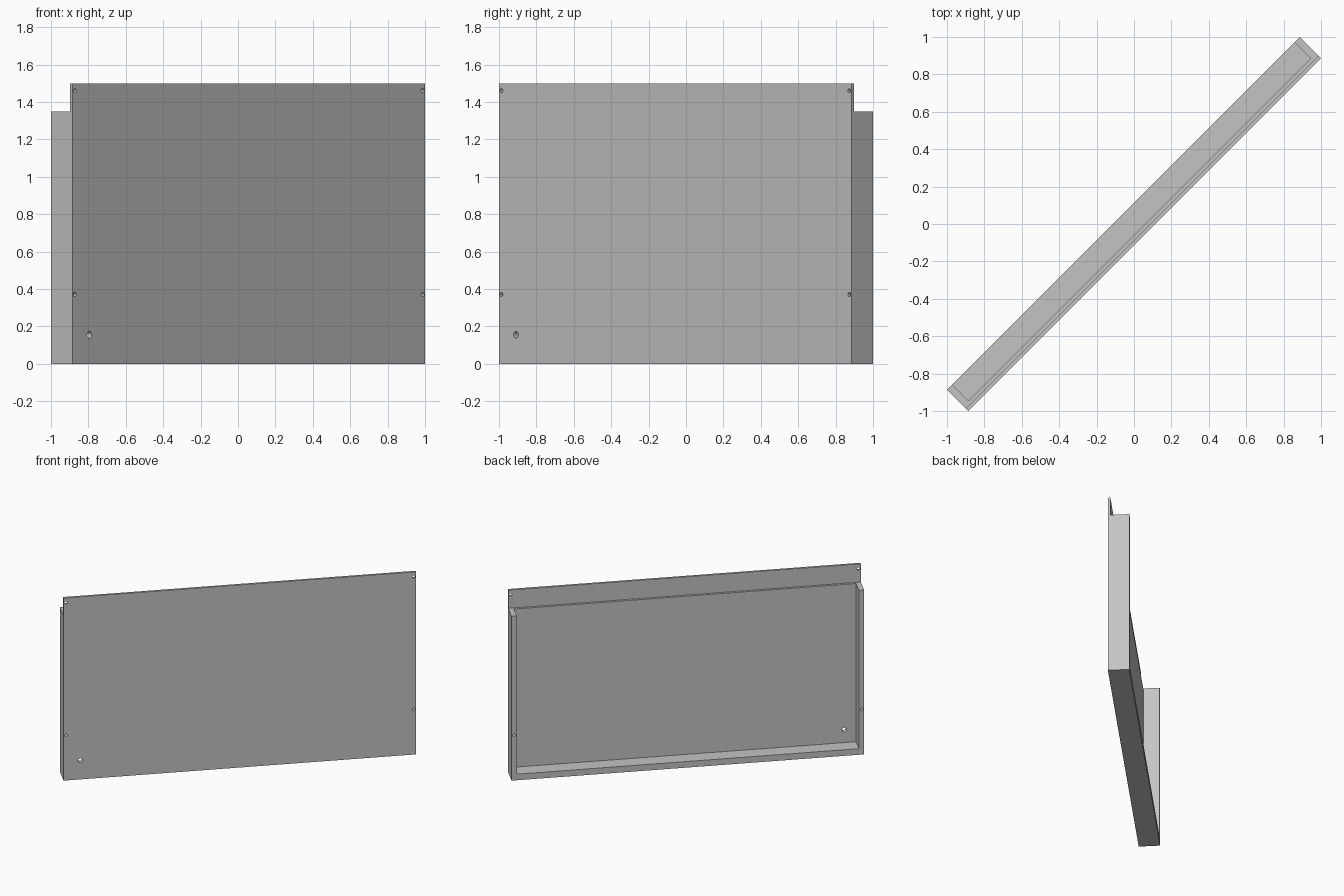
import bpy, bmesh, math
from mathutils import Matrix, Vector

if "Cube" in bpy.data.objects:
    bpy.data.objects.remove(bpy.data.objects["Cube"], do_unlink=True)

HALF = 1.333      # half length of the panel
FRONT = -0.081    # front face, local y
BACK = 0.081      # rim of the tray, local y
SHEET = 0.019     # sheet thickness
WALL = 0.04       # side wall thickness
FLOOR = 0.05      # bottom wall thickness
TURN = math.radians(45)

grey = bpy.data.materials.new("light grey metal")
grey.use_nodes = True
colour = (0.55, 0.55, 0.55, 1)
grey.diffuse_color = colour
grey.node_tree.nodes["Principled BSDF"].inputs["Base Color"].default_value = colour


def finish(name, bm):
    mesh = bpy.data.meshes.new(name)
    bm.to_mesh(mesh)
    bm.free()
    mesh.materials.append(grey)
    obj = bpy.data.objects.new(name, mesh)
    bpy.context.collection.objects.link(obj)
    obj.rotation_euler.z = TURN
    return obj


def box(name, low, high):
    low, high = Vector(low), Vector(high)
    bm = bmesh.new()
    place = Matrix.Translation((low + high) / 2) @ Matrix.Diagonal((*(high - low), 1))
    bmesh.ops.create_cube(bm, size=1, matrix=place)
    return finish(name, bm)


def drill_set(name, holes):
    bm = bmesh.new()
    for x, z, radius in holes:
        place = Matrix.Translation((x, 0, z)) @ Matrix.Rotation(math.pi / 2, 4, "X")
        bmesh.ops.create_cone(bm, cap_ends=True, segments=24, radius1=radius,
                              radius2=radius, depth=1, matrix=place)
    return finish(name, bm)


def cut(obj, cutter):
    cutter.hide_render = True
    mod = obj.modifiers.new("cut", "BOOLEAN")
    mod.operation = "DIFFERENCE"
    mod.solver = "EXACT"
    mod.object = cutter
    bpy.context.view_layer.objects.active = obj
    bpy.ops.object.modifier_apply(modifier=mod.name)


# Tall front sheet
front_plate = box("front_plate", (-HALF, FRONT, 0), (HALF, FRONT + SHEET, 1.5))

# Shallow tray behind it, open at the top and back
tray = box("back_tray", (-HALF, FRONT + SHEET, 0), (HALF, BACK, 1.35))
pocket = box("pocket_cutter", (WALL - HALF, FRONT + 2 * SHEET, FLOOR),
             (HALF - WALL, BACK + 0.1, 1.6))
cut(tray, pocket)

# Screw holes at the sides and one larger hole low on the right
holes = [(side * 1.315, z, 0.011) for side in (-1, 1) for z in (0.37, 1.46)]
holes.append((-1.205, 0.155, 0.018))
drill = drill_set("hole_cutter", holes)

for part in (front_plate, tray):
    cut(part, drill)
    bpy.ops.object.select_all(action="DESELECT")
    part.select_set(True)
    bpy.context.view_layer.objects.active = part
    bpy.ops.object.shade_smooth_by_angle(angle=math.radians(30))

for helper in (pocket, drill):
    bpy.data.objects.remove(helper, do_unlink=True)
